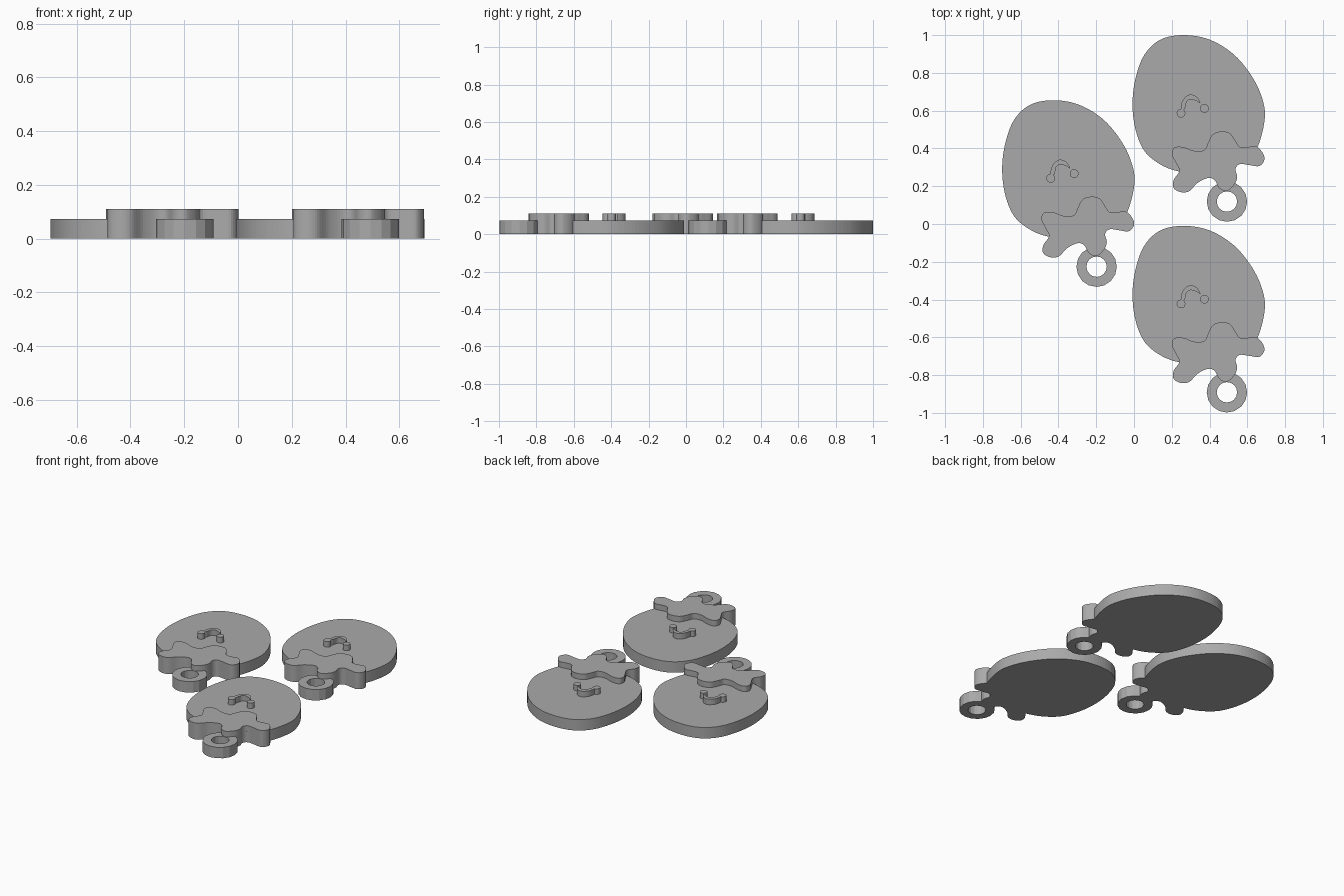
import bpy, bmesh, math
from mathutils import Vector

if "Cube" in bpy.data.objects:
    bpy.data.objects.remove(bpy.data.objects["Cube"])

grey = bpy.data.materials.new("plain grey")
grey.diffuse_color = (0.4, 0.4, 0.4, 1)
grey.use_nodes = True
grey.node_tree.nodes["Principled BSDF"].inputs["Base Color"].default_value = grey.diffuse_color


def smooth_loop(pts, steps):
    """Closed Catmull-Rom outline through a few points."""
    p = [Vector(q) for q in pts]
    n, out = len(p), []
    for i in range(n):
        a, b, c, d = p[i - 1], p[i], p[(i + 1) % n], p[(i + 2) % n]
        for s in range(steps):
            t = s / steps
            out.append(0.5 * (2 * b + (c - a) * t + (2 * a - 5 * b + 4 * c - d) * t * t
                              + (3 * b - a - 3 * c + d) * t ** 3))
    return out


def circle(cx, cy, r, n):
    return [Vector((cx + r * math.cos(2 * math.pi * i / n),
                    cy + r * math.sin(2 * math.pi * i / n))) for i in range(n)]


def finish(bm, name, offset):
    bmesh.ops.recalc_face_normals(bm, faces=bm.faces)
    me = bpy.data.meshes.new(name)
    bm.to_mesh(me)
    bm.free()
    me.materials.append(grey)
    ob = bpy.data.objects.new(name, me)
    ob.location = (offset[0], offset[1], 0)
    bpy.context.collection.objects.link(ob)


def slab(name, outline, z0, z1, offset):
    """Flat plate with the given outline."""
    bm = bmesh.new()
    lo = [bm.verts.new((p.x, p.y, z0)) for p in outline]
    hi = [bm.verts.new((p.x, p.y, z1)) for p in outline]
    bm.faces.new(lo[::-1])
    bm.faces.new(hi)
    n = len(lo)
    for i in range(n):
        j = (i + 1) % n
        bm.faces.new((lo[i], lo[j], hi[j], hi[i]))
    finish(bm, name, offset)


def ring(name, cx, cy, r_out, r_in, z1, n, offset):
    """Flat hanging loop with a round hole."""
    bm = bmesh.new()
    rows = [[bm.verts.new((p.x, p.y, z)) for p in circle(cx, cy, r, n)]
            for r, z in ((r_out, 0), (r_out, z1), (r_in, z1), (r_in, 0))]
    for k in range(4):
        a, b = rows[k], rows[(k + 1) % 4]
        for i in range(n):
            j = (i + 1) % n
            bm.faces.new((a[i], a[j], b[j], b[i]))
    finish(bm, name, offset)


BODY = [(.262, 1.0), (.40, .976), (.53, .896), (.627, .777), (.68, .66), (.692, .555),
        (.655, .41), (.59, .335), (.48, .285), (.35, .268), (.23, .28), (.135, .318),
        (.055, .387), (.008, .50), (-.008, .635), (.008, .77), (.055, .896), (.14, .976)]
SPLAT = [(.463, .49), (.508, .48), (.537, .44), (.56, .408), (.60, .407), (.643, .412),
         (.675, .386), (.691, .344), (.664, .307), (.611, .312), (.56, .317), (.537, .291),
         (.546, .25), (.532, .21), (.492, .175), (.452, .19), (.426, .233), (.39, .243),
         (.336, .217), (.294, .175), (.251, .168), (.21, .19), (.21, .233), (.24, .28),
         (.222, .323), (.2, .37), (.214, .405), (.262, .407), (.32, .387), (.373, .392),
         (.394, .434), (.418, .475)]
NOSE = [(.248, .608), (.258, .655), (.292, .685), (.33, .675), (.352, .64),
        (.33, .652), (.298, .66), (.278, .645), (.268, .608)]

BASE, TOP = 0.073, 0.11
for offset in ((0, 0), (0, -1.01), (-.69, -.345)):
    slab("egg_body", smooth_loop(BODY, 6), 0, BASE, offset)
    slab("wavy_collar", smooth_loop(SPLAT, 5), 0, TOP, offset)
    slab("curved_nose", smooth_loop(NOSE, 4), BASE - .01, TOP, offset)
    slab("left_eye", circle(.249, .587, .023, 20), BASE - .01, TOP, offset)
    slab("right_eye", circle(.373, .612, .023, 20), BASE - .01, TOP, offset)
    ring("hanging_loop", .492, .119, .107, .054, BASE, 16, offset)
